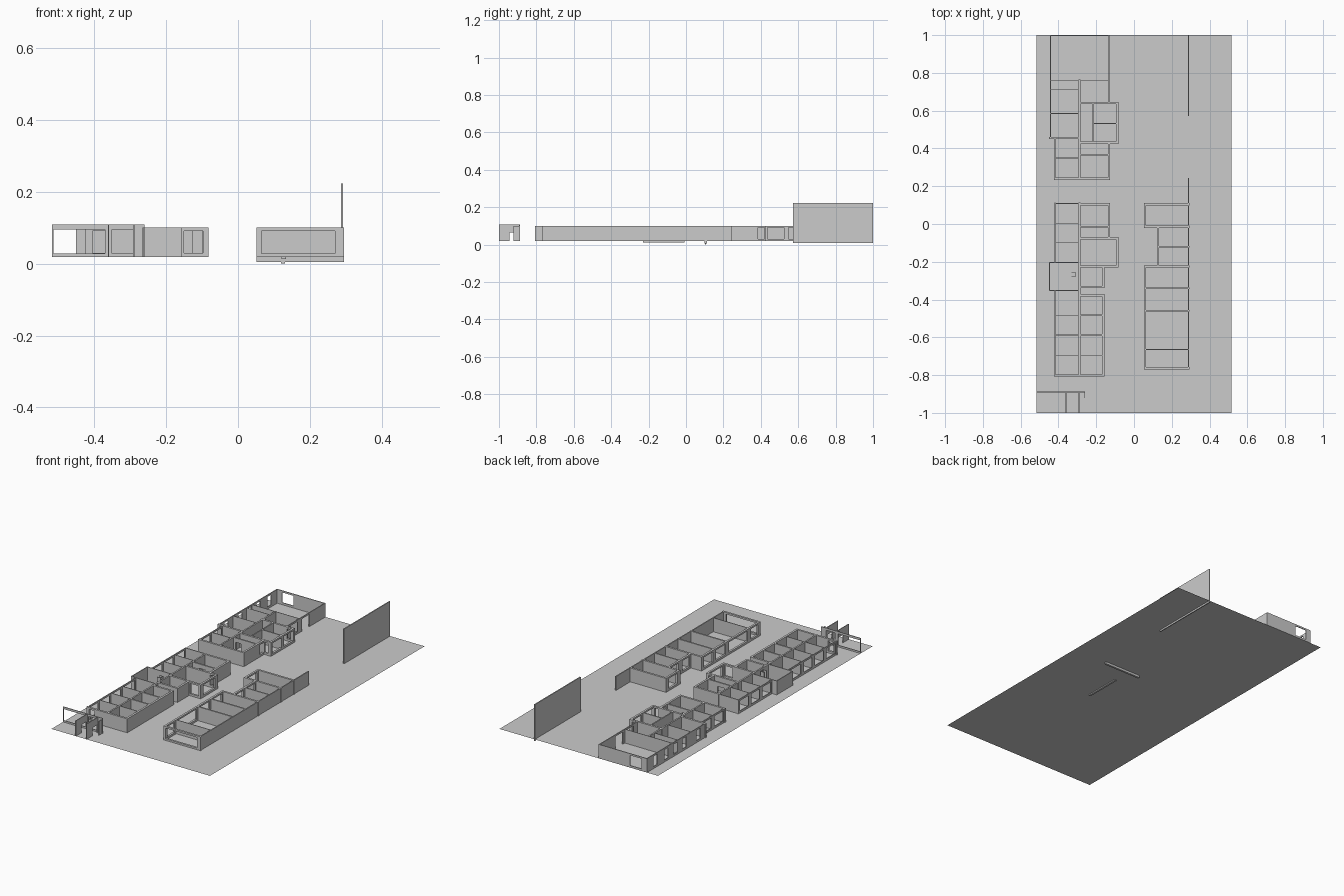
import bpy, bmesh

G, T = 0.018, 0.1          # ground level, wall top
THICK, THIN = 0.012, 0.005


def add_box(bm, x0, x1, y0, y1, z0, z1):
    ret = bmesh.ops.create_cube(bm, size=1)
    for v in ret['verts']:
        v.co = ((x0 + x1) / 2 + v.co.x * (x1 - x0),
                (y0 + y1) / 2 + v.co.y * (y1 - y0),
                (z0 + z1) / 2 + v.co.z * (z1 - z0))


class Part:
    """One named object made of straight walls with openings (start, end, sill, head)."""

    def __init__(self, name):
        self.name, self.bm = name, bmesh.new()

    def run(self, axis, c, a, b, t, holes, z0, z1):
        def seg(s, e, lo, hi):
            if e - s < 1e-5 or hi - lo < 1e-5:
                return
            if axis == 'x':
                add_box(self.bm, s, e, c - t / 2, c + t / 2, lo, hi)
            else:
                add_box(self.bm, c - t / 2, c + t / 2, s, e, lo, hi)
        a, b = min(a, b) - t / 2, max(a, b) + t / 2
        pos = a
        for s, e, lo, hi in sorted(holes):
            seg(pos, s, z0, z1)
            seg(s, e, z0, lo)
            seg(s, e, hi, z1)
            pos = e
        seg(pos, b, z0, z1)

    def along_x(self, y, a, b, t=THICK, holes=(), z0=G, z1=T):
        self.run('x', y, a, b, t, holes, z0, z1)

    def along_y(self, x, a, b, t=THICK, holes=(), z0=G, z1=T):
        self.run('y', x, a, b, t, holes, z0, z1)

    def done(self):
        me = bpy.data.meshes.new(self.name)
        self.bm.to_mesh(me)
        self.bm.free()
        bpy.context.collection.objects.link(bpy.data.objects.new(self.name, me))


def bays(levels, margin=0.014, lo=0.03, hi=0.09):
    """One window between each pair of neighbouring wall lines."""
    s = sorted(levels)
    return [(p + margin, q - margin, lo, hi) for p, q in zip(s, s[1:])]


# Ground sheet
bpy.ops.mesh.primitive_plane_add(size=1, location=(0, 0, G))
ground = bpy.context.object
ground.name = "ground"
ground.scale = (1.034, 2, 1)

# North block outer walls
p = Part("north_block_outer_walls")
p.along_x(0.997, -0.443, -0.132, THIN, [(-0.41, -0.335, 0.03, 0.09)])
p.along_y(-0.443, 0.455, 0.997, THIN,
          [(y - 0.018, y + 0.018, 0.03, 0.09) for y in (0.52, 0.65, 0.735, 0.82, 0.92)])
p.along_y(-0.132, 0.64, 0.997, THIN, [(0.68, 0.74, 0.03, 0.09), (0.78, 0.85, G, 0.09)])
p.along_y(-0.418, 0.24, 0.455, THIN, bays((0.24, 0.35, 0.455)))
p.along_x(0.455, -0.443, -0.29, THICK)
p.along_x(0.24, -0.418, -0.132)
p.along_y(-0.132, 0.24, 0.43, THICK, [(0.385, 0.42, 0.03, 0.09)])
p.along_y(-0.088, 0.43, 0.64, THICK, bays((0.425, 0.535, 0.645), 0.012))
for y in (0.43, 0.64):
    p.along_x(y, -0.29, -0.088, THICK, [(-0.125, -0.1, 0.03, 0.09)])
p.done()

# North block partitions
p = Part("north_block_partitions")
p.along_y(-0.288, 0.24, 0.76, 0.009)
p.along_x(0.76, -0.443, -0.132, 0.003)
for y in (0.71, 0.585):
    p.along_x(y, -0.443, -0.288, 0.003)
p.along_x(0.35, -0.418, -0.288, THIN)
p.along_x(0.367, -0.288, -0.132, 0.009, [(-0.27, -0.235, G, 0.075)])
p.along_y(-0.217, 0.43, 0.64, 0.007)
p.along_x(0.532, -0.217, -0.088, 0.007)
p.done()

# Middle block outer walls
p = Part("middle_block_outer_walls")
p.along_y(-0.418, -0.205, 0.11, THIN, bays((-0.205, -0.1, 0.003, 0.11)))
p.along_x(0.108, -0.418, -0.29, THIN)
p.along_x(0.105, -0.288, -0.132)
p.along_y(-0.132, -0.073, 0.105)
p.along_x(-0.075, -0.288, -0.088, THICK, [(-0.125, -0.1, 0.03, 0.09)])
p.along_y(-0.088, -0.225, -0.075, THICK, [(-0.205, -0.095, 0.03, 0.09)])
p.along_x(-0.225, -0.288, -0.088, THICK, [(-0.15, -0.097, 0.03, 0.09)])
p.along_y(-0.163, -0.333, -0.225)
p.along_x(-0.333, -0.288, -0.163)
p.along_y(-0.448, -0.353, -0.205, THIN)
for y in (-0.353, -0.205):
    p.along_x(y, -0.448, -0.288, THIN)
p.done()

# Middle block partitions
p = Part("middle_block_partitions")
p.along_y(-0.288, -0.353, 0.11, 0.009)
for y in (0.003, -0.1):
    p.along_x(y, -0.418, -0.288, 0.003)
p.along_x(-0.014, -0.288, -0.132, 0.009, [(-0.24, -0.2, G, 0.075)])
p.along_x(-0.255, -0.33, -0.31, 0.003)
p.along_x(-0.28, -0.33, -0.31, 0.003)
p.along_y(-0.31, -0.28, -0.255, 0.003)
p.done()

# South block outer walls
ys = (-0.802, -0.695, -0.588, -0.483, -0.353)
p = Part("south_block_outer_walls")
p.along_y(-0.418, -0.802, -0.353, THIN, bays(ys))
p.along_x(-0.802, -0.418, -0.163, THICK, [(-0.405, -0.37, 0.03, 0.09)])
p.along_y(-0.163, -0.802, -0.377)
p.along_x(-0.377, -0.288, -0.163)
p.done()

# South block partitions
p = Part("south_block_partitions")
p.along_y(-0.288, -0.802, -0.353, 0.009)
for y, t in zip(ys[1:4], (0.004, 0.009, 0.009)):
    p.along_x(y, -0.418, -0.288, 0.004)
    p.along_x(y, -0.288, -0.163, t)
p.done()

# East block outer walls
p = Part("east_block_outer_walls")
p.along_y(0.289, -0.763, 0.24, 0.006)
p.along_x(0.105, 0.058, 0.289, THICK, z0=0.005)
p.along_x(-0.015, 0.058, 0.289)
p.along_y(0.058, -0.015, 0.105, THICK, [(0.005, 0.085, 0.03, 0.09)])
p.along_y(0.127, -0.225, -0.015, THICK, bays((-0.225, -0.12, -0.015), 0.018), z0=0.012)
p.along_x(-0.225, 0.058, 0.289)
p.along_y(0.058, -0.763, -0.225, THICK, bays((-0.763, -0.665, -0.46, -0.34, -0.225), 0.016))
p.along_x(-0.763, 0.058, 0.289, THICK, [(0.065, 0.27, 0.028, 0.09)])
p.done()

# East block partitions
p = Part("east_block_partitions")
p.along_x(-0.12, 0.127, 0.289, 0.007)
for y, t in ((-0.34, 0.009), (-0.46, 0.009), (-0.665, 0.004)):
    p.along_x(y, 0.058, 0.289, t)
p.done()

# Small drain under the north end of the east block
p = Part("drain")
p.along_x(0.105, 0.122, 0.127, 0.006, z0=0, z1=G)
p.done()

# Tall boundary wall
p = Part("tall_boundary_wall")
p.along_y(0.289, 0.575, 0.997, 0.006, z0=0.008, z1=0.223)
p.done()

# Entrance shelter
p = Part("entrance_shelter")
p.along_x(-0.89, -0.515, -0.262, 0.004,
          [(-0.513, -0.37, 0.028, 0.095), (-0.35, -0.29, 0.028, 0.095)], z1=0.108)
p.along_y(-0.36, -0.998, -0.89, 0.004, [(-0.945, -0.9, G, 0.065)], z1=0.108)
p.along_y(-0.29, -0.998, -0.89, 0.005, [(-0.945, -0.9, G, 0.065)], z1=0.108)
p.along_y(-0.264, -0.92, -0.89, 0.004, z1=0.1)
p.done()
